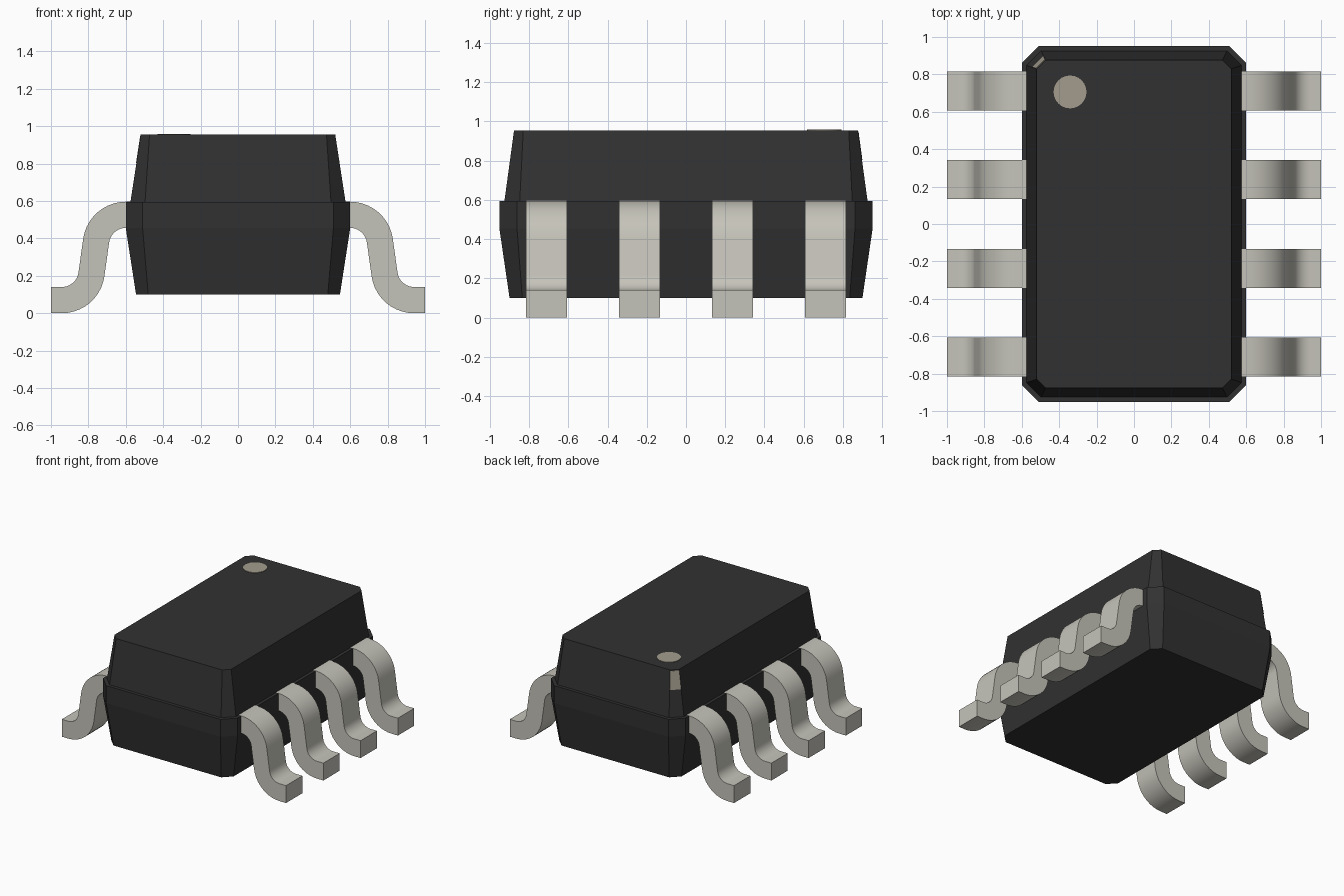
import bpy
import bmesh
from math import sin, cos, radians
from mathutils import Vector

cube = bpy.data.objects.get("Cube")
if cube:
    bpy.data.objects.remove(cube, do_unlink=True)


def material(name, rgb, metallic=0.0):
    m = bpy.data.materials.new(name)
    m.use_nodes = True
    m.diffuse_color = (*rgb, 1)
    m.node_tree.nodes["Principled BSDF"].inputs["Base Color"].default_value = (*rgb, 1)
    return m


BLACK = material("black plastic", (0.031, 0.031, 0.031))
METAL = material("tinned metal", (0.56, 0.55, 0.49))
TAN = material("marker tan", (0.37, 0.335, 0.27))


def make_object(name, bm, mat):
    bmesh.ops.recalc_face_normals(bm, faces=bm.faces)
    mesh = bpy.data.meshes.new(name)
    bm.to_mesh(mesh)
    bm.free()
    mesh.materials.append(mat)
    ob = bpy.data.objects.new(name, mesh)
    bpy.context.collection.objects.link(ob)
    return ob


def loft(name, rings, mat):
    """Closed skin through rings with equal point counts."""
    bm = bmesh.new()
    loops = [[bm.verts.new(p) for p in ring] for ring in rings]
    n = len(loops[0])
    for a, b in zip(loops, loops[1:]):
        for i in range(n):
            j = (i + 1) % n
            bm.faces.new((a[i], a[j], b[j], b[i]))
    bm.faces.new(loops[0][::-1])
    bm.faces.new(loops[-1])
    return make_object(name, bm, mat)


def chamfered_ring(hx, hy, c, z):
    """Rectangle with cut corners at height z."""
    return [Vector((x, y, z)) for x, y in (
        (hx, hy - c), (hx - c, hy), (-hx + c, hy), (-hx, hy - c),
        (-hx, -hy + c), (-hx + c, -hy), (hx - c, -hy), (hx, -hy + c))]


# Package body: tapered lower half, straight band, ledge, tapered upper half
sections = [(0.545, 0.90, 0.065, 0.10), (0.60, 0.952, 0.09, 0.455),
            (0.60, 0.952, 0.09, 0.595), (0.575, 0.926, 0.078, 0.595),
            (0.52, 0.877, 0.047, 0.955)]
rings = [chamfered_ring(*s) for s in sections]
loft("package_body", rings, BLACK)

# Round orientation mark on the top
bm = bmesh.new()
bmesh.ops.create_cone(bm, cap_ends=True, segments=24, radius1=0.088, radius2=0.088, depth=0.006)
bmesh.ops.translate(bm, verts=bm.verts, vec=(-0.342, 0.706, 0.956))
make_object("orientation_dot", bm, TAN)

# Small plate on the cut corner beside the mark
low, high = rings[-2], rings[-1]
out = Vector((-1, 1, 0)).normalized() * 0.003
plate = [high[i].lerp(low[i], t) for i, t in ((2, 0.02), (3, 0.02), (3, 0.42), (2, 0.42))]
loft("corner_mark", [[p - out for p in plate], [p + out for p in plate]], TAN)

# Gull-wing lead outline: two tangent arcs joined by a steep straight run
BIG, SMALL, STEPS, SWEEP = 0.23, 0.09, 10, 82
upper, lower = (0.60, 0.366), (0.942, 0.23)


def arc(centre, radius, sign):
    """Arc from the flat end to the steep end; sign +1 bends over, -1 under."""
    pts = []
    for k in range(STEPS + 1):
        a = radians(SWEEP * k / STEPS)
        pts.append((centre[0] + sign * radius * sin(a), centre[1] + sign * radius * cos(a)))
    return pts


top_edge = [(0.50, upper[1] + BIG)] + arc(upper, BIG, 1) + arc(lower, SMALL, -1)[::-1] + [(1.0, lower[1] - SMALL)]
under_edge = [(0.50, upper[1] + SMALL)] + arc(upper, SMALL, 1) + arc(lower, BIG, -1)[::-1] + [(1.0, lower[1] - BIG)]
outline = top_edge + under_edge[::-1]

# Four leads on each side
WIDTH = 0.208
for side, label in ((1, "left"), (-1, "right")):
    for n, y in enumerate((-0.712, -0.237, 0.237, 0.712), 1):
        ends = [[(side * x, y + s * WIDTH / 2, z) for x, z in outline] for s in (-1, 1)]
        lead = loft(f"{label}_lead_{n}", ends, METAL)
        bpy.ops.object.select_all(action="DESELECT")
        lead.select_set(True)
        bpy.context.view_layer.objects.active = lead
        bpy.ops.object.shade_smooth_by_angle(angle=radians(30))
